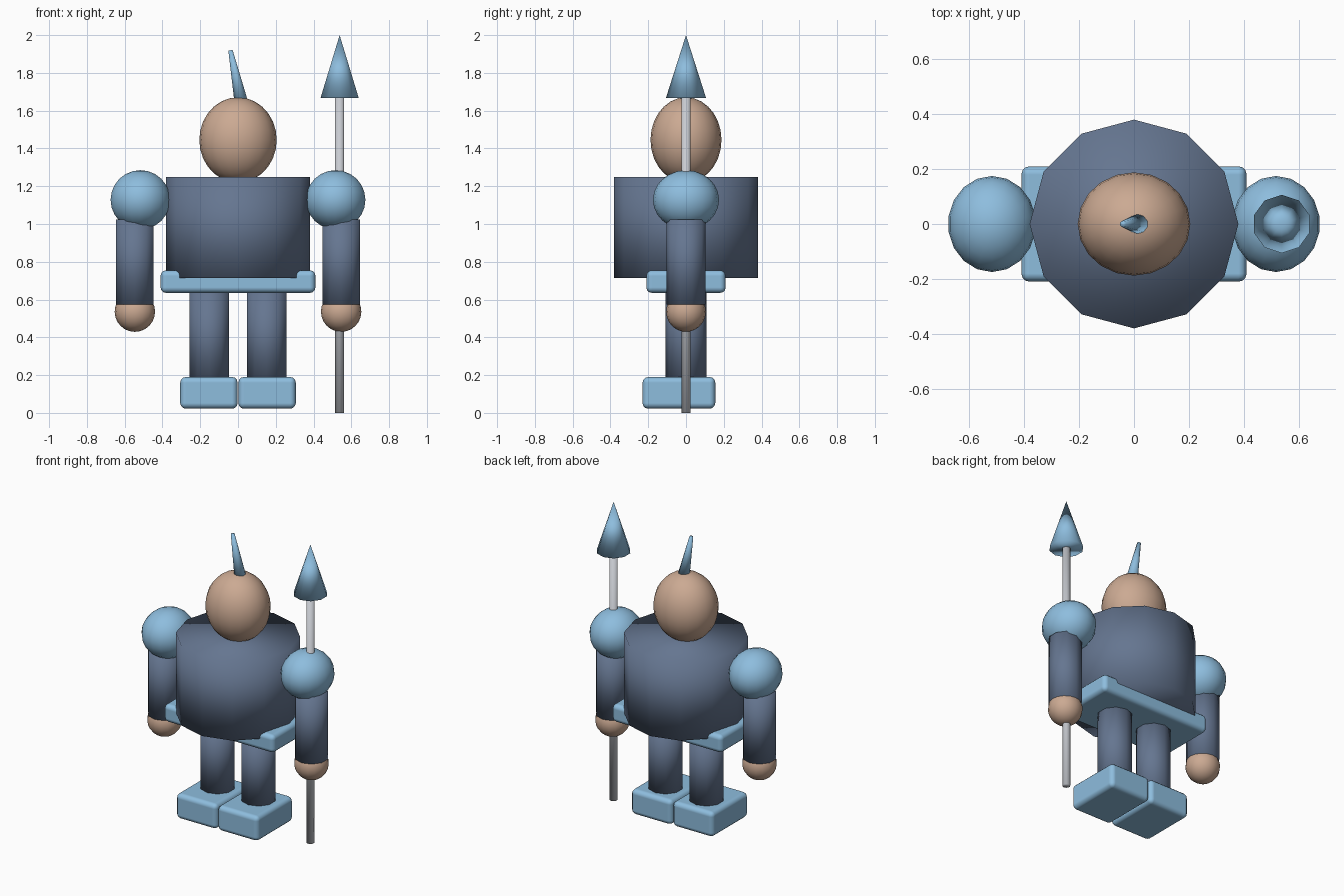
import bpy
from mathutils import Vector

cube = bpy.data.objects.get("Cube")
if cube:
    bpy.data.objects.remove(cube, do_unlink=True)


def material(name, rgb):
    mat = bpy.data.materials.new(name)
    mat.use_nodes = True
    mat.diffuse_color = (*rgb, 1)
    mat.node_tree.nodes["Principled BSDF"].inputs["Base Color"].default_value = (*rgb, 1)
    return mat


BLUE = material("light blue armour", (0.27, 0.51, 0.73))
NAVY = material("slate blue cloth", (0.13, 0.18, 0.28))
SKIN = material("tan skin", (0.60, 0.40, 0.29))
STEEL = material("pale steel", (0.58, 0.60, 0.64))


def finish(name, mat):
    ob = bpy.context.object
    ob.name = name
    ob.data.materials.append(mat)
    bpy.ops.object.shade_smooth()
    return ob


def tube(name, mat, start, end, r1, r2, sides):
    """Smooth cylinder or cone running between two points."""
    start, end = Vector(start), Vector(end)
    axis = end - start
    bpy.ops.mesh.primitive_cone_add(vertices=sides, radius1=r1, radius2=r2,
                                    depth=axis.length, location=(start + end) / 2)
    ob = finish(name, mat)
    ob.rotation_euler = Vector((0, 0, 1)).rotation_difference(axis).to_euler()
    return ob


def ball(name, mat, centre, radii, segments=16, rings=12):
    bpy.ops.mesh.primitive_uv_sphere_add(segments=segments, ring_count=rings,
                                         radius=1, location=centre)
    ob = finish(name, mat)
    ob.scale = radii
    return ob


def block(name, mat, low, high, bevel):
    """Box between two corners with rounded edges."""
    low, high = Vector(low), Vector(high)
    bpy.ops.mesh.primitive_cube_add(size=1, location=(low + high) / 2)
    ob = finish(name, mat)
    ob.scale = high - low
    bpy.ops.object.transform_apply(location=False, rotation=False, scale=True)
    mod = ob.modifiers.new("rounded edges", 'BEVEL')
    mod.width = bevel
    mod.segments = 3
    mod.harden_normals = True
    return ob


# Body and head
tube("torso", NAVY, (0, 0, 0.715), (0, 0, 1.25), 0.38, 0.38, 12)
block("belt", BLUE, (-0.41, -0.21, 0.635), (0.41, 0.21, 0.755), 0.03)
ball("head", SKIN, (0, 0, 1.445), (0.205, 0.188, 0.226), 20, 14)
tube("helmet_spike", BLUE, (0.018, 0, 1.64), (-0.04, 0, 1.92), 0.038, 0.012, 10)

# Limbs on both sides
for side, s in (("left", 1), ("right", -1)):
    ball(side + "_shoulder", BLUE, (s * 0.517, 0, 1.128), (0.16, 0.175, 0.157), 18, 12)
    tube(side + "_arm", NAVY, (s * 0.546, 0, 0.575), (s * 0.546, 0, 1.025), 0.104, 0.104, 10)
    ball(side + "_hand", SKIN, (s * 0.546, 0, 0.536), (0.107, 0.105, 0.107))
    tube(side + "_leg", NAVY, (s * 0.152, 0, 0.17), (s * 0.152, 0, 0.64), 0.109, 0.109, 10)
    inner, outer = sorted((s * 0.002, s * 0.306))
    block(side + "_foot", BLUE, (inner, -0.23, 0.022), (outer, 0.155, 0.19), 0.03)

# Spear
tube("spear_shaft", STEEL, (0.538, 0, 0), (0.538, 0, 1.69), 0.025, 0.025, 10)
tube("spear_tip", BLUE, (0.538, 0, 1.668), (0.538, 0, 2.0), 0.106, 0, 10)
